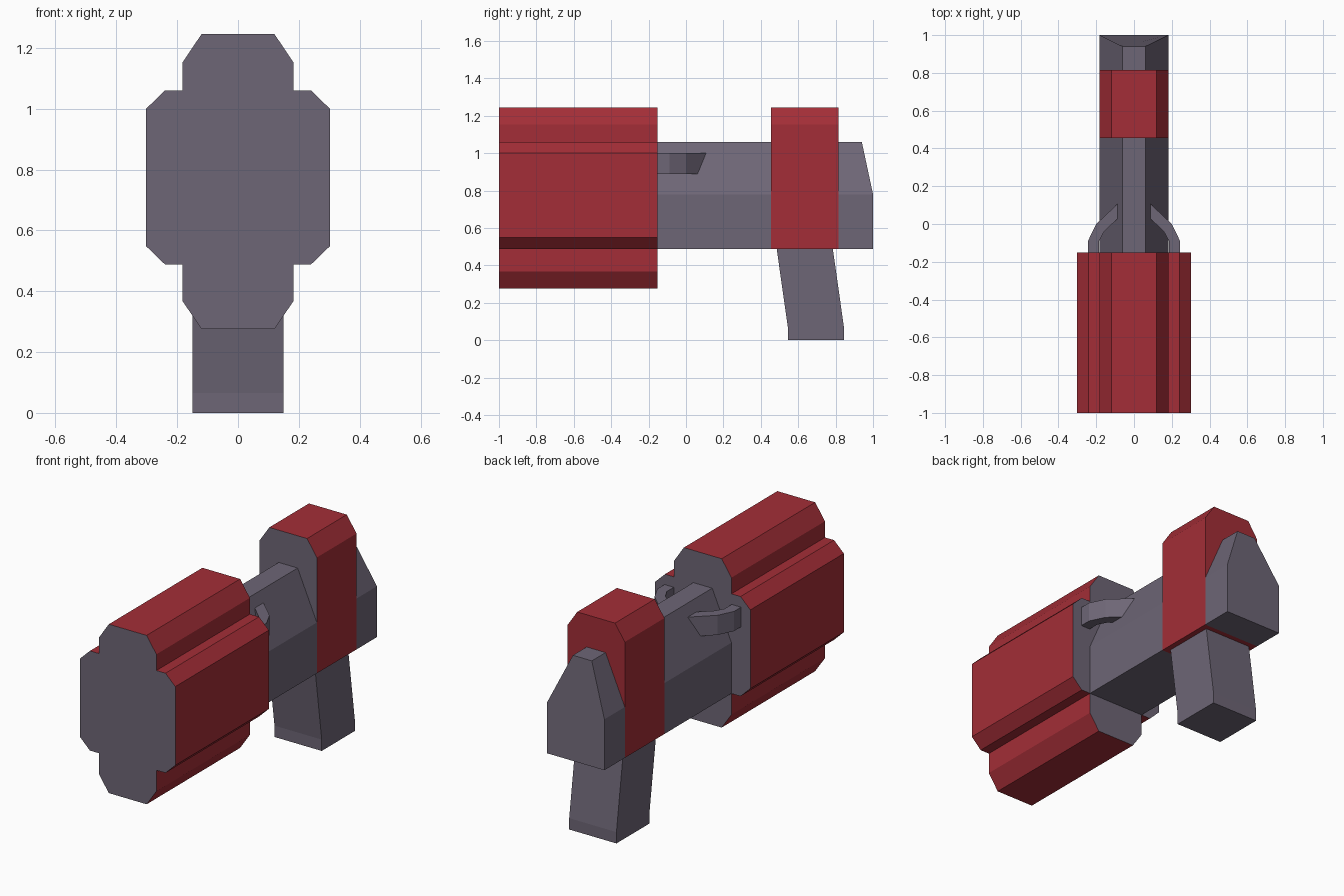
import bpy, bmesh
from mathutils import Vector

if "Cube" in bpy.data.objects:
    bpy.data.objects.remove(bpy.data.objects["Cube"])


def material(name, rgb):
    m = bpy.data.materials.new(name)
    m.diffuse_color = (*rgb, 1)
    m.use_nodes = True
    m.node_tree.nodes["Principled BSDF"].inputs["Base Color"].default_value = m.diffuse_color
    return m


GREY = material("gunmetal grey", (0.155, 0.133, 0.181))
RED = material("deep red", (0.366, 0.027, 0.038))


def prism(name, points, depth, mats, rule=None):
    """Extrude a closed 3D outline along the depth vector; rule picks the material per face."""
    bm = bmesh.new()
    face = bm.faces.new([bm.verts.new(p) for p in points])
    ext = bmesh.ops.extrude_face_region(bm, geom=[face], use_keep_orig=True)
    verts = [g for g in ext["geom"] if isinstance(g, bmesh.types.BMVert)]
    bmesh.ops.translate(bm, vec=Vector(depth), verts=verts)
    bmesh.ops.recalc_face_normals(bm, faces=bm.faces)
    bm.normal_update()
    if rule:
        for f in bm.faces:
            f.material_index = rule(f.normal)
    me = bpy.data.meshes.new(name)
    bm.to_mesh(me)
    bm.free()
    for m in mats:
        me.materials.append(m)
    ob = bpy.data.objects.new(name, me)
    bpy.context.collection.objects.link(ob)
    return ob


def section(half, y):
    """Mirror a right-hand (x, z) half outline, listed top to bottom, at depth y."""
    full = half + [(-x, z) for x, z in reversed(half)]
    return [(x, y, z) for x, z in full]


# Front housing: red sides, grey end caps
housing = [(0.12, 1.245), (0.182, 1.153), (0.182, 1.06), (0.24, 1.06), (0.302, 1.0),
           (0.302, 0.548), (0.24, 0.488), (0.182, 0.488), (0.182, 0.367), (0.12, 0.276)]
prism("front_housing", section(housing, -1), (0, 0.848, 0), [RED, GREY],
      lambda n: int(abs(n.y) > 0.9))

# Body either side of the band
body = [(0.06, 1.06), (0.182, 0.78), (0.182, 0.488)]
prism("body_middle", section(body, -0.152), (0, 0.607, 0), [GREY])
rear = prism("body_rear", section(body, 0.815), (0, 0.185, 0), [GREY])
for v in rear.data.vertices:  # sloped upper back
    if v.co.y > 0.9 and v.co.z > 1:
        v.co.y = 0.94

# Raised band: red with a grey front face
band = [(0.12, 1.245), (0.182, 1.153), (0.182, 0.488)]
prism("raised_band", section(band, 0.455), (0, 0.36, 0), [RED, GREY],
      lambda n: int(n.y < -0.9))

# Raked grip
grip = [(0.485, 0.488), (0.785, 0.488), (0.845, 0.065), (0.845, 0), (0.545, 0), (0.545, 0.065)]
prism("grip", [(-0.15, y, z) for y, z in grip], (0.3, 0, 0), [GREY])

# Curved side hooks joining housing to body
hook = [(0.243, -0.152), (0.243, -0.088), (0.2, 0.0), (0.075, 0.118),
        (0.075, 0.04), (0.158, -0.04), (0.184, -0.088), (0.184, -0.152)]
for side, s in (("right", 1), ("left", -1)):
    prism(side + "_hook", [(s * x, y, 0.887) for x, y in hook], (0, 0, 0.113), [GREY])
